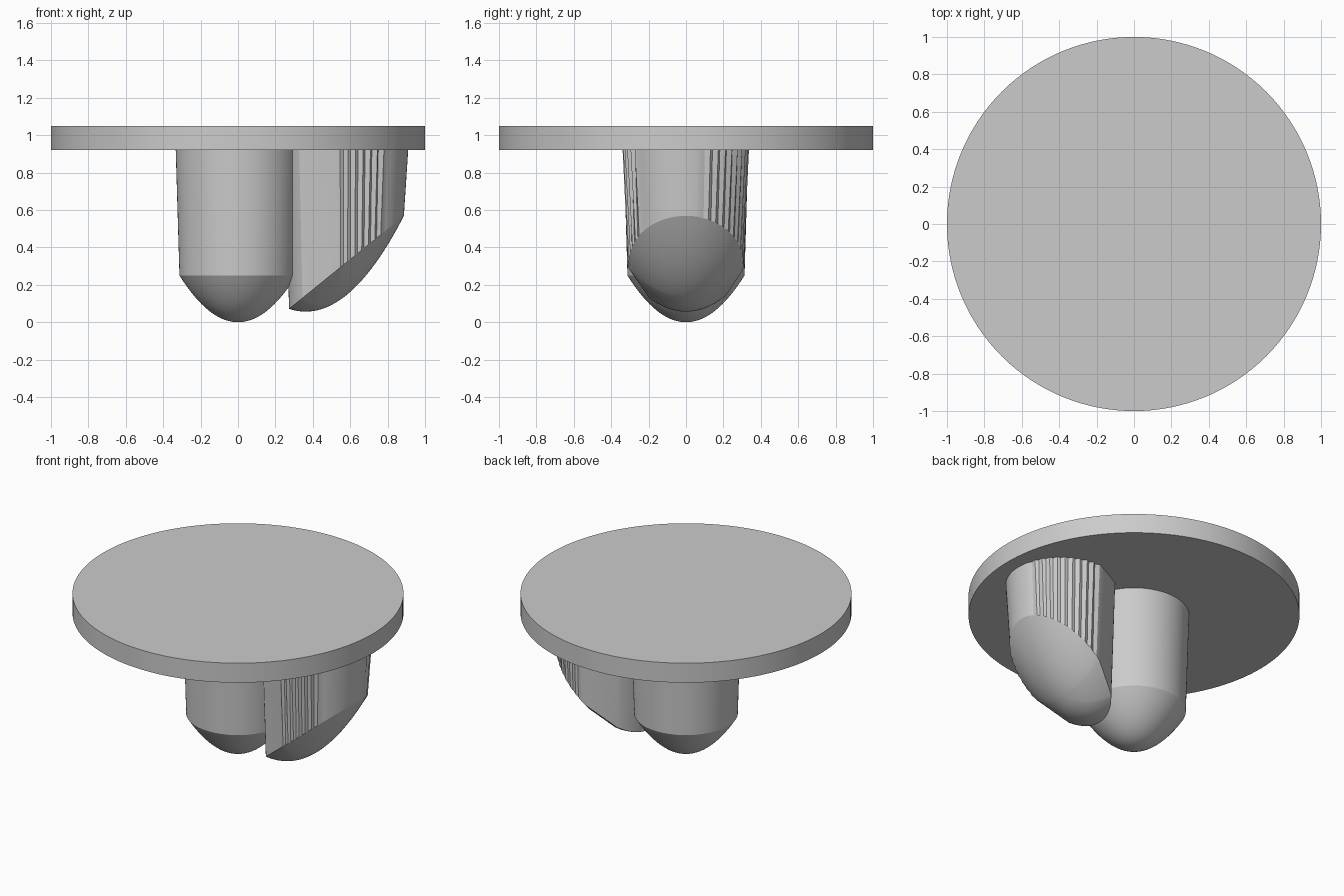
import bpy, bmesh
from math import sin, cos, pi, radians

old = bpy.data.objects.get("Cube")
if old:
    bpy.data.objects.remove(old, do_unlink=True)

GREY = (0.6, 0.6, 0.6, 1.0)
grey = bpy.data.materials.new("plain_grey")
grey.use_nodes = True
grey.diffuse_color = GREY
grey.node_tree.nodes["Principled BSDF"].inputs["Base Color"].default_value = GREY


def loft(name, rings):
    """Skin a stack of closed rings and cap both ends."""
    bm = bmesh.new()
    loops = [[bm.verts.new(p) for p in ring] for ring in rings]
    for a, b in zip(loops, loops[1:]):
        for i in range(len(a)):
            j = (i + 1) % len(a)
            bm.faces.new((a[i], a[j], b[j], b[i]))
    bm.faces.new(loops[0])
    bm.faces.new(loops[-1])
    bmesh.ops.recalc_face_normals(bm, faces=bm.faces)
    mesh = bpy.data.meshes.new(name)
    bm.to_mesh(mesh)
    bm.free()
    mesh.materials.append(grey)
    obj = bpy.data.objects.new(name, mesh)
    bpy.context.collection.objects.link(obj)
    bpy.ops.object.select_all(action="DESELECT")
    obj.select_set(True)
    bpy.context.view_layer.objects.active = obj
    bpy.ops.object.shade_smooth_by_angle(angle=radians(22))
    return obj


def circle(r, z, n=96):
    return [(r * cos(2 * pi * i / n), r * sin(2 * pi * i / n), z) for i in range(n)]


DOME = [1 - i / 16 for i in range(16)] + [0.01]

# Round top plate
loft("top_plate", [circle(1, 1.05, 128), circle(1, 0.92, 128)])

# Tapered centre post with a rounded tip
loft("centre_post", [circle(0.333, 0.92)] + [circle(0.313 * t, 0.25 * t * t) for t in DOME])

# Side knob outline: (angle, tooth offset), with saw teeth on front and back
outline = []


def arc(start, end, step):
    outline.extend((a, 0) for a in range(start, end, step))


def teeth(start, count, pitch, depth):
    for k in range(count):
        a = start + k * pitch
        outline.append((a, -depth / 2))
        outline.append((a + pitch * 0.6, depth / 2))


teeth(-100, 7, 7, 0.018)
arc(-50, 16, 3)
teeth(18, 10, 8, 0.014)
arc(100, 101, 1)
arc(136, 222, 4)


def knob_ring(radius, tooth, height):
    ring = []
    for angle, offset in outline:
        r = radius + offset * tooth
        x, y = r * cos(radians(angle)), r * sin(radians(angle))
        ring.append((0.58 + x, y, height(x)))
    return ring


# Side knob: upright walls ending in a slanted rim, with a dome below it
rings = [knob_ring(0.33, 1, lambda x: 0.92)]
for t in DOME:
    tooth = 0.35 if t == 1 else 0
    rings.append(knob_ring(0.307 * t, tooth,
                           lambda x, t=t: 0.32 + 0.81 * x - 0.175 * (1 - t * t)))
loft("side_knob", rings)
